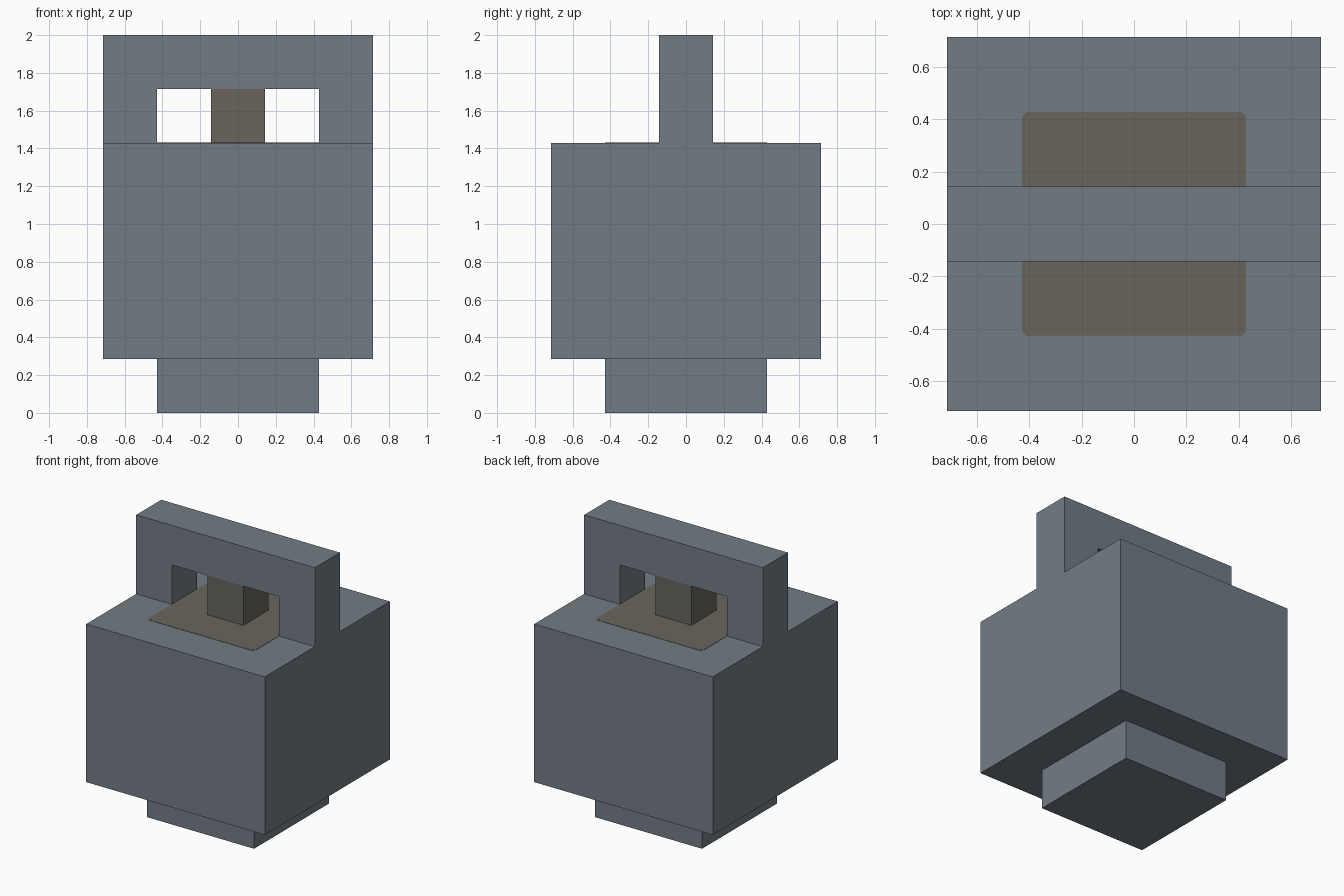
import bpy, bmesh

old = bpy.data.objects.get("Cube")
if old:
    bpy.data.objects.remove(old, do_unlink=True)

U = 1 / 7  # the whole model sits on a grid of 14 units in height


def material(name, color):
    m = bpy.data.materials.new(name)
    m.use_nodes = True
    m.diffuse_color = color
    m.node_tree.nodes["Principled BSDF"].inputs["Base Color"].default_value = color
    return m


slate = material("slate grey", (0.171, 0.202, 0.235, 1))
brown = material("dull brown", (0.138, 0.130, 0.109, 1))


def prism(name, profile, vector, mat):
    """Extrude a closed outline along a vector."""
    bm = bmesh.new()
    face = bm.faces.new([bm.verts.new(p) for p in profile])
    out = bmesh.ops.extrude_face_region(bm, geom=[face])
    verts = [g for g in out["geom"] if isinstance(g, bmesh.types.BMVert)]
    bmesh.ops.translate(bm, verts=verts, vec=vector)
    bmesh.ops.recalc_face_normals(bm, faces=bm.faces)
    mesh = bpy.data.meshes.new(name)
    bm.to_mesh(mesh)
    bm.free()
    mesh.materials.append(mat)
    obj = bpy.data.objects.new(name, mesh)
    bpy.context.collection.objects.link(obj)
    return obj


def block(name, half_x, half_y, z0, z1, mat):
    outline = [(-half_x, -half_y, z0), (half_x, -half_y, z0),
               (half_x, half_y, z0), (-half_x, half_y, z0)]
    return prism(name, outline, (0, 0, z1 - z0), mat)


# Stacked blocks: foot, main body and the peg under the handle
block("foot", 3 * U, 3 * U, 0, 2 * U, slate)
block("body", 5 * U, 5 * U, 2 * U, 10 * U, slate)
block("centre_peg", U, U, 10 * U, 12 * U, brown)

# Handle: an arch running across the top
arch = [(-5, 10), (-3, 10), (-3, 12), (3, 12), (3, 10), (5, 10), (5, 14), (-5, 14)]
prism("handle", [(x * U, -U, z * U) for x, z in arch], (0, 2 * U, 0), slate)

# Painted square with clipped corners on the body top
a, b = 3 * U, 3 * U - 0.02
corners = [(-b, -a), (b, -a), (a, -b), (a, b), (b, a), (-b, a), (-a, b), (-a, -b)]
prism("top_patch", [(x, y, 10 * U) for x, y in corners], (0, 0, 0.002), brown)
